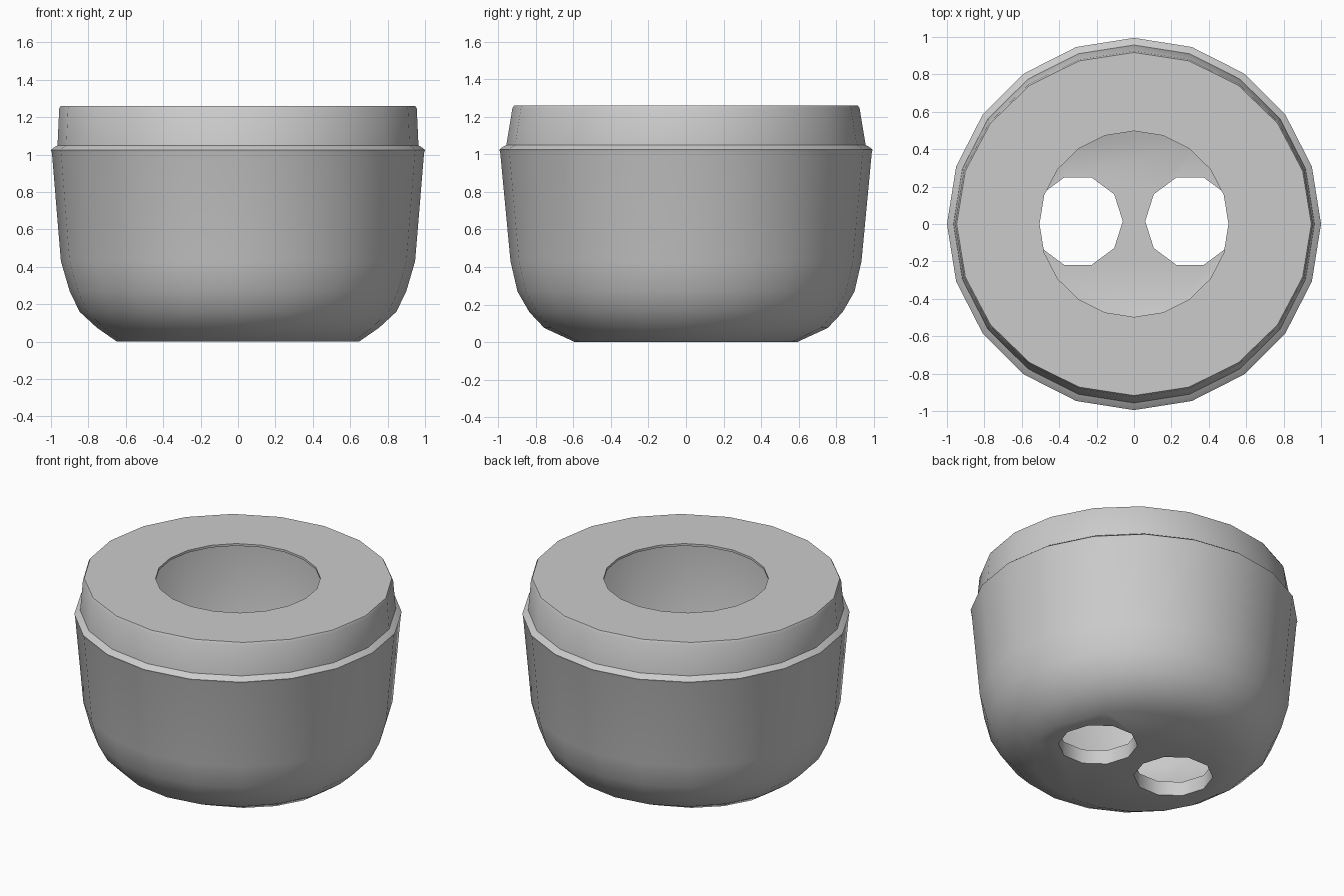
import bpy, bmesh, math

if "Cube" in bpy.data.objects:
    bpy.data.objects.remove(bpy.data.objects["Cube"])

SIDES = 20

# Cup wall as (x radius, y radius, height): outside upward, then inside downward
PROFILE = [
    (0.647, 0.592, 0.0), (0.755, 0.755, 0.075), (0.847, 0.835, 0.16),
    (0.90, 0.898, 0.27), (0.947, 0.935, 0.43), (0.995, 0.99, 1.01),
    (1.0, 0.995, 1.025), (0.985, 0.98, 1.037), (0.965, 0.957, 1.05),
    (0.956, 0.925, 1.245), (0.948, 0.917, 1.26),
    (0.505, 0.497, 1.26), (0.505, 0.497, 1.245),
    (0.90, 0.87, 1.24), (0.91, 0.90, 1.02), (0.86, 0.85, 0.45),
    (0.81, 0.80, 0.30), (0.71, 0.70, 0.17), (0.61, 0.56, 0.095),
]


def loft(name, rows, sides, cx=0.0, cy=0.0):
    """Closed solid from stacked elliptical rings with a cap at each end."""
    bm = bmesh.new()
    rings = []
    for rx, ry, z in rows:
        rings.append([bm.verts.new((cx + rx * math.cos(2 * math.pi * i / sides),
                                    cy + ry * math.sin(2 * math.pi * i / sides), z))
                      for i in range(sides)])
    for a, b in zip(rings, rings[1:]):
        for i in range(sides):
            j = (i + 1) % sides
            bm.faces.new((a[i], a[j], b[j], b[i]))
    bm.faces.new(rings[0][::-1])
    bm.faces.new(rings[-1])
    bmesh.ops.recalc_face_normals(bm, faces=bm.faces)
    mesh = bpy.data.meshes.new(name)
    bm.to_mesh(mesh)
    bm.free()
    obj = bpy.data.objects.new(name, mesh)
    bpy.context.collection.objects.link(obj)
    return obj


# Hollow cup with a turned-in rim
cup = loft("cup_shell", PROFILE, SIDES)
bpy.context.view_layer.objects.active = cup
cup.select_set(True)

# Two ten-sided holes through the floor
for side in (-1, 1):
    cutter = loft("hole_cutter", [(0.24, 0.245, -0.1), (0.24, 0.245, 0.3)],
                  10, side * 0.3, 0.015)
    cutter.hide_render = True
    cut = cup.modifiers.new("floor_hole", 'BOOLEAN')
    cut.operation = 'DIFFERENCE'
    cut.solver = 'EXACT'
    cut.object = cutter
    bpy.ops.object.modifier_apply(modifier=cut.name)
    bpy.data.objects.remove(cutter)

bpy.ops.object.shade_smooth_by_angle(angle=math.radians(50))
